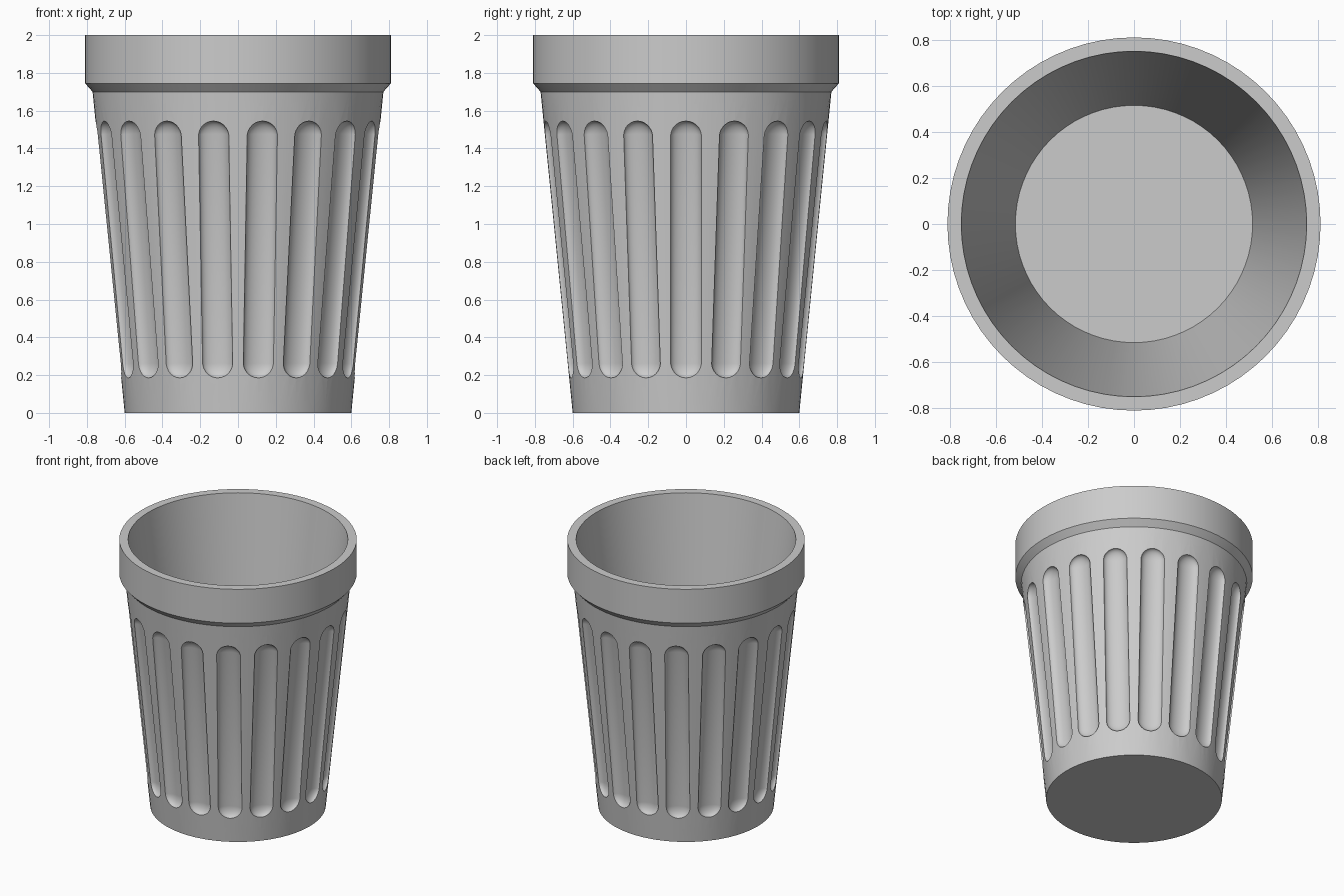
import bpy, bmesh, math
from mathutils import Matrix, Vector

if "Cube" in bpy.data.objects:
    bpy.data.objects.remove(bpy.data.objects["Cube"], do_unlink=True)

SEGMENTS = 72
FLUTES = 18

grey = bpy.data.materials.new("plain grey")
grey.use_nodes = True
colour = (0.6, 0.6, 0.6, 1)
grey.diffuse_color = colour
grey.node_tree.nodes["Principled BSDF"].inputs["Base Color"].default_value = colour


def make_object(name, bm):
    bmesh.ops.recalc_face_normals(bm, faces=bm.faces)
    mesh = bpy.data.meshes.new(name)
    bm.to_mesh(mesh)
    bm.free()
    mesh.materials.append(grey)
    obj = bpy.data.objects.new(name, mesh)
    bpy.context.collection.objects.link(obj)
    return obj


# Cup: one closed (radius, height) profile turned round the z axis
profile = [(0, 0), (0.6, 0), (0.77, 1.7), (0.81, 1.745), (0.81, 2),
           (0.75, 2), (0.515, 0.12), (0, 0.12)]
bm = bmesh.new()
points = [bm.verts.new((r, 0, z)) for r, z in profile]
edges = [bm.edges.new(pair) for pair in zip(points, points[1:])]
bmesh.ops.spin(bm, geom=points + edges, cent=(0, 0, 0), axis=(0, 0, 1),
               angle=math.tau, steps=SEGMENTS, use_merge=False)
bmesh.ops.remove_doubles(bm, verts=bm.verts, dist=0.0005)
bmesh.ops.dissolve_degenerate(bm, edges=bm.edges, dist=0.0005)
cup = make_object("fluted_cup", bm)

# Flute cutters: flattened capsules leaning with the wall
bm = bmesh.new()
half_width, depth, bottom, top = 0.083, 0.045, 0.185, 1.545
middle = (bottom + top) / 2
lean = math.atan2(0.17, 1.7)
half_length = (top - bottom) / 2 / math.cos(lean) - half_width
wall_radius = 0.6 + 0.1 * middle
for i in range(FLUTES):
    ball = bmesh.ops.create_uvsphere(bm, u_segments=24, v_segments=13,
                                     radius=half_width)["verts"]
    for v in ball:
        v.co.z += math.copysign(half_length, v.co.z)
        v.co.x *= depth / half_width
    place = (Matrix.Rotation(math.tau * i / FLUTES, 4, "Z")
             @ Matrix.Translation(Vector((wall_radius, 0, middle)))
             @ Matrix.Rotation(lean, 4, "Y"))
    bmesh.ops.transform(bm, matrix=place, verts=ball)
cutter = make_object("flute_cutter", bm)
cutter.hide_render = True

# Carve the flutes, then remove the cutter
cut = cup.modifiers.new("flutes", "BOOLEAN")
cut.operation = "DIFFERENCE"
cut.solver = "EXACT"
cut.object = cutter
bpy.ops.object.select_all(action="DESELECT")
cup.select_set(True)
bpy.context.view_layer.objects.active = cup
bpy.ops.object.modifier_apply(modifier=cut.name)
bpy.data.objects.remove(cutter, do_unlink=True)
bpy.ops.object.shade_smooth_by_angle(angle=math.radians(30))
